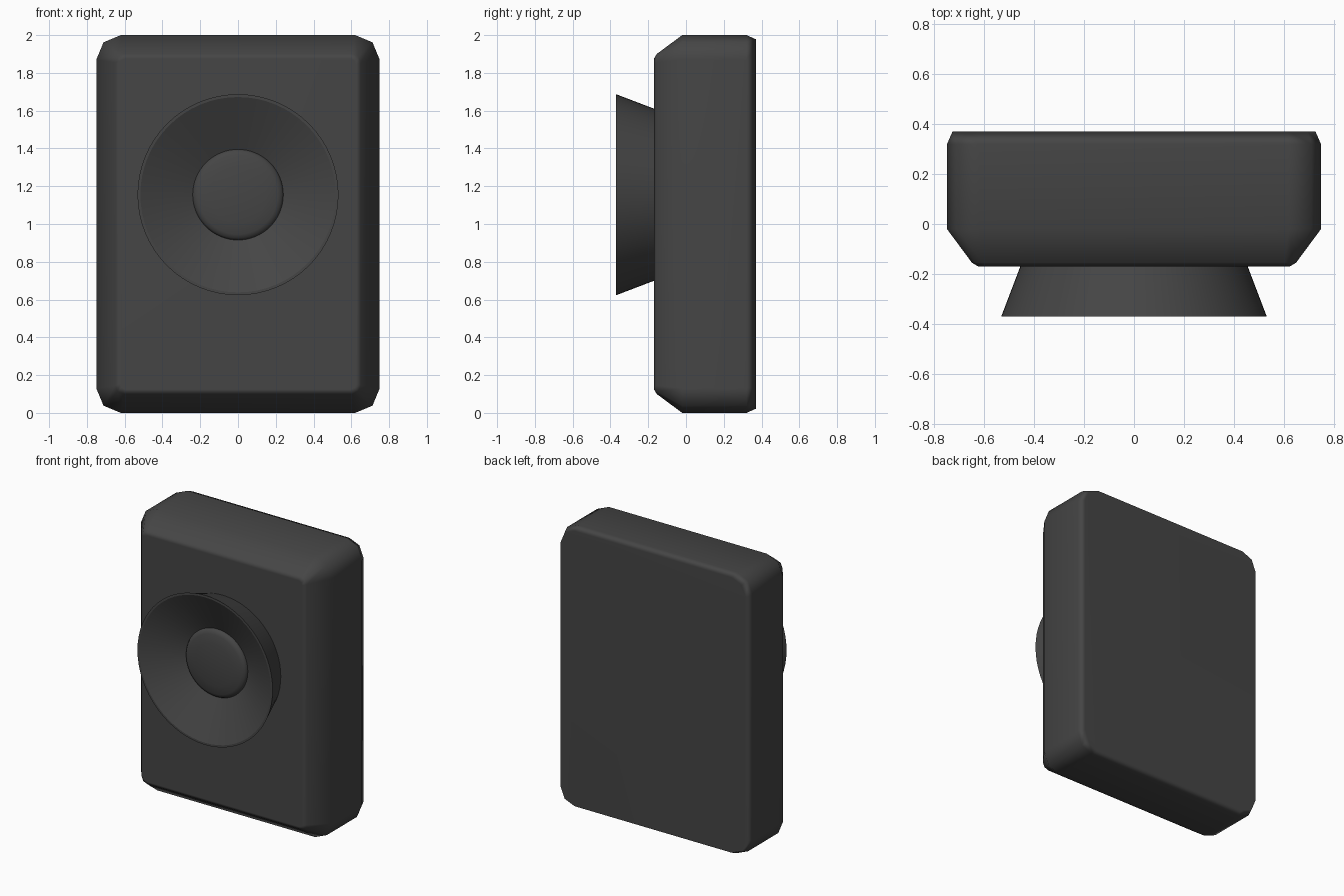
import bpy, bmesh, math

cube = bpy.data.objects.get("Cube")
if cube:
    bpy.data.objects.remove(cube, do_unlink=True)

# One dark plastic for the whole model
plastic = bpy.data.materials.new("dark_grey_plastic")
plastic.use_nodes = True
COLOUR = (0.06, 0.06, 0.06, 1)
plastic.diffuse_color = COLOUR
plastic.node_tree.nodes["Principled BSDF"].inputs["Base Color"].default_value = COLOUR


def loft(name, rings, cap_ends, angle):
    """Skin a list of equal-length point rings, ordered front to back."""
    bm = bmesh.new()
    loops = [[bm.verts.new(p) for p in ring] for ring in rings]
    n = len(loops[0])
    for a, b in zip(loops, loops[1:]):
        for i in range(n):
            j = (i + 1) % n
            bm.faces.new((a[i], a[j], b[j], b[i]))
    if cap_ends:
        bm.faces.new(loops[0])
        bm.faces.new(loops[-1])
    bmesh.ops.remove_doubles(bm, verts=bm.verts, dist=0.0001)
    bmesh.ops.recalc_face_normals(bm, faces=bm.faces)
    mesh = bpy.data.meshes.new(name)
    bm.to_mesh(mesh)
    bm.free()
    mesh.materials.append(plastic)
    obj = bpy.data.objects.new(name, mesh)
    bpy.context.collection.objects.link(obj)
    bpy.ops.object.select_all(action='DESELECT')
    bpy.context.view_layer.objects.active = obj
    obj.select_set(True)
    bpy.ops.object.shade_smooth_by_angle(angle=math.radians(angle))
    return obj


def rounded_rect(y, inset, radius):
    """Rectangle outline whose corners are two-segment arcs."""
    points = []
    for k, (sx, sz) in enumerate(((1, 1), (-1, 1), (-1, -1), (1, -1))):
        for step in range(3):
            a = math.radians(90 * k + 45 * step)
            points.append((sx * (0.75 - inset - radius) + radius * math.cos(a), y,
                           1 + sz * (1 - inset - radius) + radius * math.sin(a)))
    return points


def circle(y, radius, n=64):
    return [(radius * math.cos(math.tau * i / n), y,
             1.155 + radius * math.sin(math.tau * i / n)) for i in range(n)]


# Body: deep front chamfer, small back chamfer, soft shading on flat panels
body = loft("body", [rounded_rect(*r) for r in (
    (-0.17, 0.125, 0.03), (-0.155, 0.1, 0.045), (-0.02, 0, 0.13),
    (0.32, 0, 0.13), (0.37, 0.022, 0.11))], True, 80)
weighted = body.modifiers.new("panel_normals", 'WEIGHTED_NORMAL')
weighted.keep_sharp = True

# Flared dish: outer cone, thin rim and conical recess
loft("speaker_dish", [circle(*r) for r in (
    (-0.16, 0.452), (-0.37, 0.532), (-0.37, 0.517), (-0.225, 0.225))], False, 15)

# Domed cap sitting at the bottom of the recess
loft("speaker_cap", [circle(*r) for r in (
    (-0.215, 0.24), (-0.24, 0.24), (-0.254, 0.23), (-0.262, 0.21),
    (-0.272, 0.15), (-0.278, 0.07), (-0.28, 0))], False, 60)
